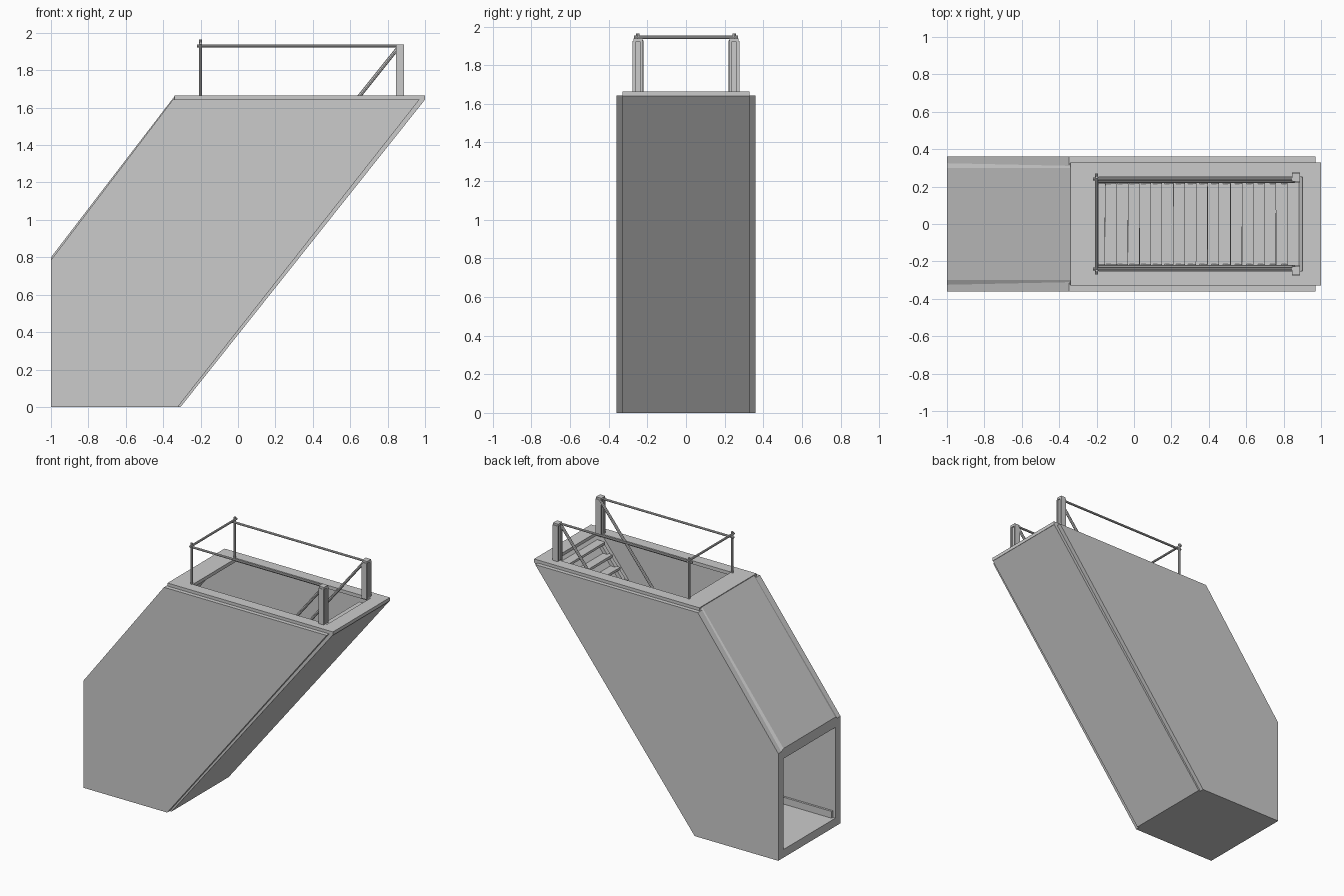
import bpy, bmesh, math, random
from mathutils import Vector

if "Cube" in bpy.data.objects:
    bpy.data.objects.remove(bpy.data.objects["Cube"])

random.seed(4)


def finish(bm, name):
    bmesh.ops.recalc_face_normals(bm, faces=bm.faces[:])
    me = bpy.data.meshes.new(name)
    bm.to_mesh(me)
    bm.free()
    ob = bpy.data.objects.new(name, me)
    bpy.context.collection.objects.link(ob)
    return ob


def prism(name, profile, y0, y1):
    """Extrude an (x, z) profile from y0 to y1."""
    bm = bmesh.new()
    f = bm.faces.new([bm.verts.new((x, y0, z)) for x, z in profile])
    r = bmesh.ops.extrude_face_region(bm, geom=[f])
    verts = [v for v in r["geom"] if isinstance(v, bmesh.types.BMVert)]
    bmesh.ops.translate(bm, verts=verts, vec=(0, y1 - y0, 0))
    return finish(bm, name)


def box(name, x0, x1, y0, y1, z0, z1, jitter=0):
    ob = prism(name, [(x0, z0), (x1, z0), (x1, z1), (x0, z1)], y0, y1)
    for v in ob.data.vertices:
        v.co.x += random.uniform(-jitter, jitter)
    return ob


def rod(name, a, b, r, sides=8):
    a, b = Vector(a), Vector(b)
    bm = bmesh.new()
    bmesh.ops.create_cone(bm, cap_ends=True, segments=sides, radius1=r, radius2=r,
                          depth=(b - a).length)
    ob = finish(bm, name)
    ob.rotation_euler = (b - a).to_track_quat("Z", "Y").to_euler()
    ob.location = (a + b) / 2
    return ob


# Outer shell: side walls, floor, sloped underside
side = [(-1, 0), (-0.322, 0), (0.97, 1.643), (-0.348, 1.643), (-1, 0.785)]
for s, label in ((1, "back"), (-1, "front")):
    prism("side_wall_" + label, side, s * 0.30, s * 0.36)
box("floor_slab", -1, -0.36, -0.30, 0.30, 0, 0.06)
prism("sloped_underside", [(-0.40, 0), (-0.307, 0), (1.0, 1.643), (0.90, 1.643)], -0.33, 0.33)

# Sloped roof with chamfered long edges
bm = bmesh.new()
rings = []
for x, z in ((-1, 0.80), (-0.34, 1.66)):
    sec = [(-0.33, -0.075), (-0.33, -0.018), (-0.30, 0), (0.30, 0), (0.33, -0.018), (0.33, -0.075)]
    rings.append([bm.verts.new((x, y, z + dz)) for y, dz in sec])
for i in range(6):
    j = (i + 1) % 6
    bm.faces.new((rings[0][i], rings[0][j], rings[1][j], rings[1][i]))
bm.faces.new(rings[0])
bm.faces.new(rings[1])
finish(bm, "sloped_roof")

# Top deck: four plates around the stair opening, with a thin rim below
for name, x0, x1, y0, y1 in (("deck_left", -0.34, -0.19, -0.33, 0.33),
                             ("deck_right", 0.90, 1.0, -0.33, 0.33),
                             ("deck_front", -0.19, 0.90, -0.33, -0.25),
                             ("deck_back", -0.19, 0.90, 0.25, 0.33)):
    box(name, x0, x1, y0, y1, 1.64, 1.665)

# Stairs: plank treads climbing from the floor to the deck
steps, x_top, run = 21, 0.90, 0.061
rise = 1.60 / steps
for i in range(steps):
    x, z = x_top - i * run, 1.66 - i * rise - rise * 0.5
    box("stair_tread", x - 0.08, x - 0.01, -0.235, 0.235, z - 0.018, z, 0.003)

slope = rise / run
for s in (-1, 1):
    # Stringers under the treads
    xb = -0.44
    prism("stair_stringer", [(xb, 0.05), (xb + 0.07, 0.05), (0.90, 1.595), (0.83, 1.595)],
          s * 0.215, s * 0.245)
    # Newel pillars: recessed web between two flanges, with a cap
    box("newel_web", 0.853, 0.877, s * 0.235, s * 0.265, 1.66, 1.93)
    for y in (0.222, 0.262):
        box("newel_flange", 0.845, 0.887, s * y, s * (y + 0.014), 1.66, 1.925)
    prism("newel_cap", [(0.845, 1.92), (0.887, 1.92), (0.887, 1.938), (0.845, 1.938)],
          s * 0.226, s * 0.272)
    # Deck guard rail and end post
    rod("guard_rail", (-0.22, s * 0.24, 1.93), (0.87, s * 0.24, 1.93), 0.008)
    rod("guard_post", (-0.2, s * 0.25, 1.65), (-0.2, s * 0.25, 1.965), 0.008)
    # Stair handrail with supports
    top = Vector((0.86, s * 0.23, 1.925))
    rod("stair_handrail", top, top + Vector((-1.24, 0, -1.24 * slope)), 0.010)
    for d in (0.46, 0.85, 1.22):
        p = top + Vector((-d, 0, -d * slope))
        rod("handrail_support", p, p - Vector((0, 0, 0.30)), 0.008)
    # Skirting strip along the passage wall
    box("wall_skirting", -0.98, -0.45, s * 0.285, s * 0.30, 0.06, 0.11)
rod("guard_end_bar", (-0.2, -0.27, 1.945), (-0.2, 0.27, 1.945), 0.008)

# Entry frame lintel
box("entry_lintel", -1, -0.97, -0.30, 0.30, 0.725, 0.78)
